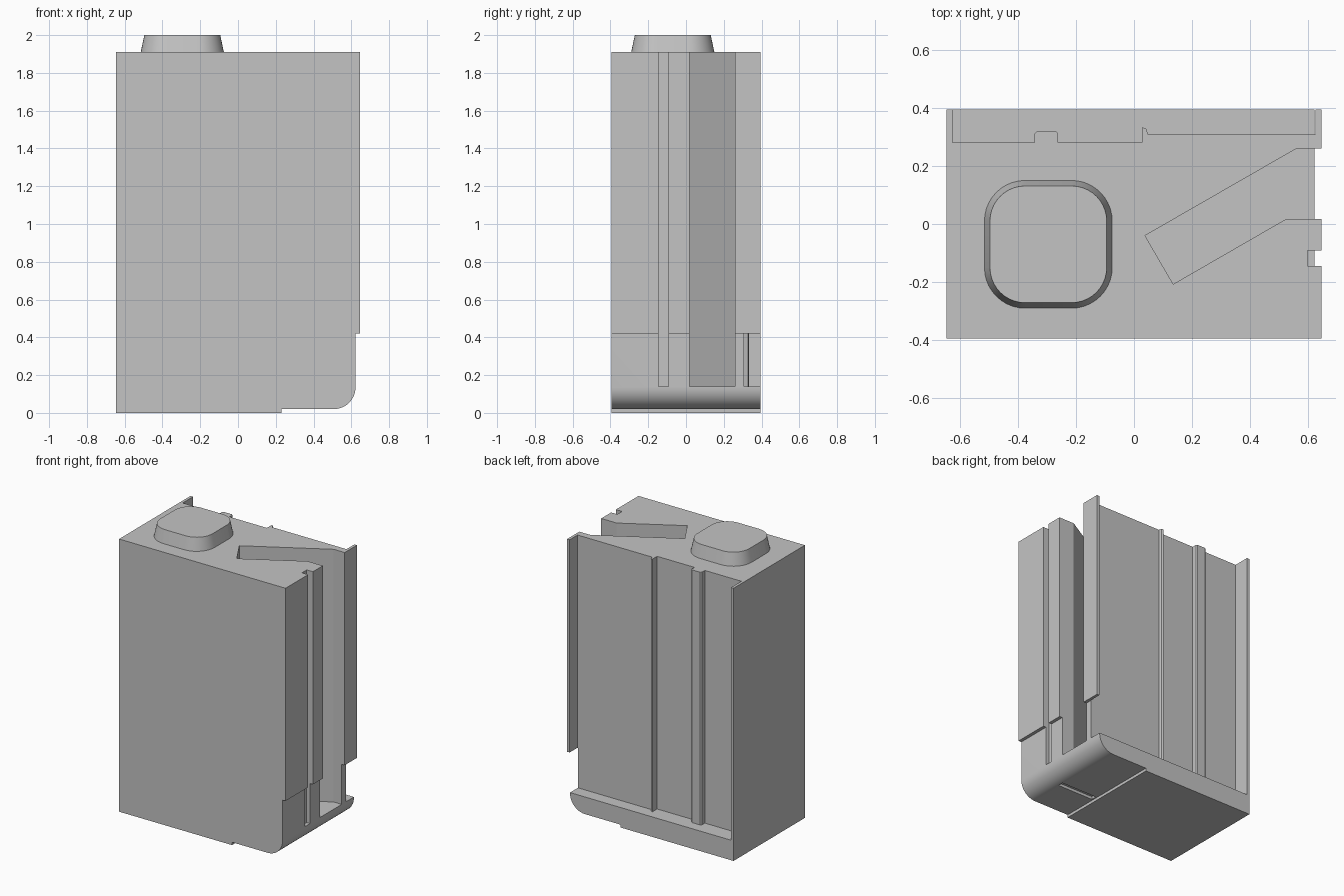
import bpy
import bmesh
import math
from mathutils import Vector

cube = bpy.data.objects.get("Cube")
if cube:
    bpy.data.objects.remove(cube, do_unlink=True)

grey = bpy.data.materials.new("plain grey")
grey.use_nodes = True
grey.diffuse_color = (0.55, 0.55, 0.55, 1)
grey.node_tree.nodes["Principled BSDF"].inputs["Base Color"].default_value = (0.55, 0.55, 0.55, 1)


def make_object(name, bm):
    bmesh.ops.recalc_face_normals(bm, faces=bm.faces)
    mesh = bpy.data.meshes.new(name)
    bm.to_mesh(mesh)
    bm.free()
    mesh.materials.append(grey)
    obj = bpy.data.objects.new(name, mesh)
    bpy.context.collection.objects.link(obj)
    return obj


def prism(name, points, direction):
    """Extrude a closed outline along a vector."""
    bm = bmesh.new()
    face = bm.faces.new([bm.verts.new(p) for p in points])
    result = bmesh.ops.extrude_face_region(bm, geom=[face], use_keep_orig=True)
    moved = [v for v in result["geom"] if isinstance(v, bmesh.types.BMVert)]
    bmesh.ops.translate(bm, verts=moved, vec=Vector(direction))
    return make_object(name, bm)


def plan_prism(name, outline, low, high):
    return prism(name, [(x, y, low) for x, y in outline], (0, 0, high - low))


def rectangle(x0, x1, y0, y1):
    return [(x0, y0), (x1, y0), (x1, y1), (x0, y1)]


def arc(cx, cy, radius, start, end, steps=12):
    angles = [math.radians(start + (end - start) * i / steps) for i in range(steps + 1)]
    return [(cx + radius * math.cos(a), cy + radius * math.sin(a)) for a in angles]


# Body: stepped side profile with a rounded bottom corner
W, D, TOP, FLOOR = 0.645, 0.395, 1.91, 0.14
INNER, R = 0.622, 0.115
profile = [(-W, 0), (0.23, 0), (0.23, 0.02)]
profile += arc(INNER - R, 0.02 + R, R, -90, 0)
profile += [(INNER, 0.42), (W, 0.42), (W, TOP), (-W, TOP)]
body = prism("body", [(x, -D, z) for x, z in profile], (0, 2 * D, 0))

# Cutters: ribbed back recess, angled slot, side groove, underside groove
back_outline = [(-0.625, 0.5), (-0.625, 0.28), (-0.342, 0.28), (-0.342, 0.312),
                (-0.334, 0.32), (-0.27, 0.32), (-0.262, 0.312), (-0.262, 0.28),
                (0.028, 0.28), (0.028, 0.333), (0.042, 0.328), (0.048, 0.308),
                (0.625, 0.308), (0.625, 0.5)]
slot_outline = [(0.8, 0.26), (0.56, 0.26), (0.038, -0.04),
                (0.135, -0.207), (0.525, 0.018), (0.8, 0.018)]
cutters = [
    plan_prism("back_recess_cutter", back_outline, FLOOR, 2.1),
    plan_prism("angled_slot_cutter", slot_outline, FLOOR, 2.1),
    plan_prism("side_groove_cutter", rectangle(0.597, 0.8, -0.145, -0.092), FLOOR, 2.1),
    plan_prism("underside_groove_cutter", rectangle(0.24, 0.52, -0.14, -0.1), -0.1, 0.04),
]
for cutter in cutters:
    cutter.hide_render = True
    mod = body.modifiers.new(cutter.name, "BOOLEAN")
    mod.operation = "DIFFERENCE"
    mod.solver = "EXACT"
    mod.object = cutter
    bpy.context.view_layer.objects.active = body
    bpy.ops.object.modifier_apply(modifier=mod.name)
    bpy.data.objects.remove(cutter, do_unlink=True)

# Button: tapered rounded square on the top
def rounded_square(half, radius):
    loop = []
    for start, sx, sy in ((0, 1, 1), (90, -1, 1), (180, -1, -1), (270, 1, -1)):
        loop += arc(sx * (half - radius), sy * (half - radius), radius, start, start + 90, 10)
    return loop


bm = bmesh.new()
rings = []
for half, radius, z in ((0.22, 0.14, TOP), (0.201, 0.121, 2.0)):
    rings.append([bm.verts.new((x - 0.295, y - 0.07, z)) for x, y in rounded_square(half, radius)])
bottom, top = rings
count = len(top)
for i in range(count):
    j = (i + 1) % count
    bm.faces.new((bottom[i], bottom[j], top[j], top[i]))
bm.faces.new(top)
bm.faces.new(bottom[::-1])
button = make_object("top_button", bm)

# Smooth the curved corners, keep hard edges sharp
bpy.ops.object.select_all(action="DESELECT")
for obj in (body, button):
    obj.select_set(True)
bpy.context.view_layer.objects.active = body
bpy.ops.object.shade_smooth_by_angle(angle=math.radians(25))
